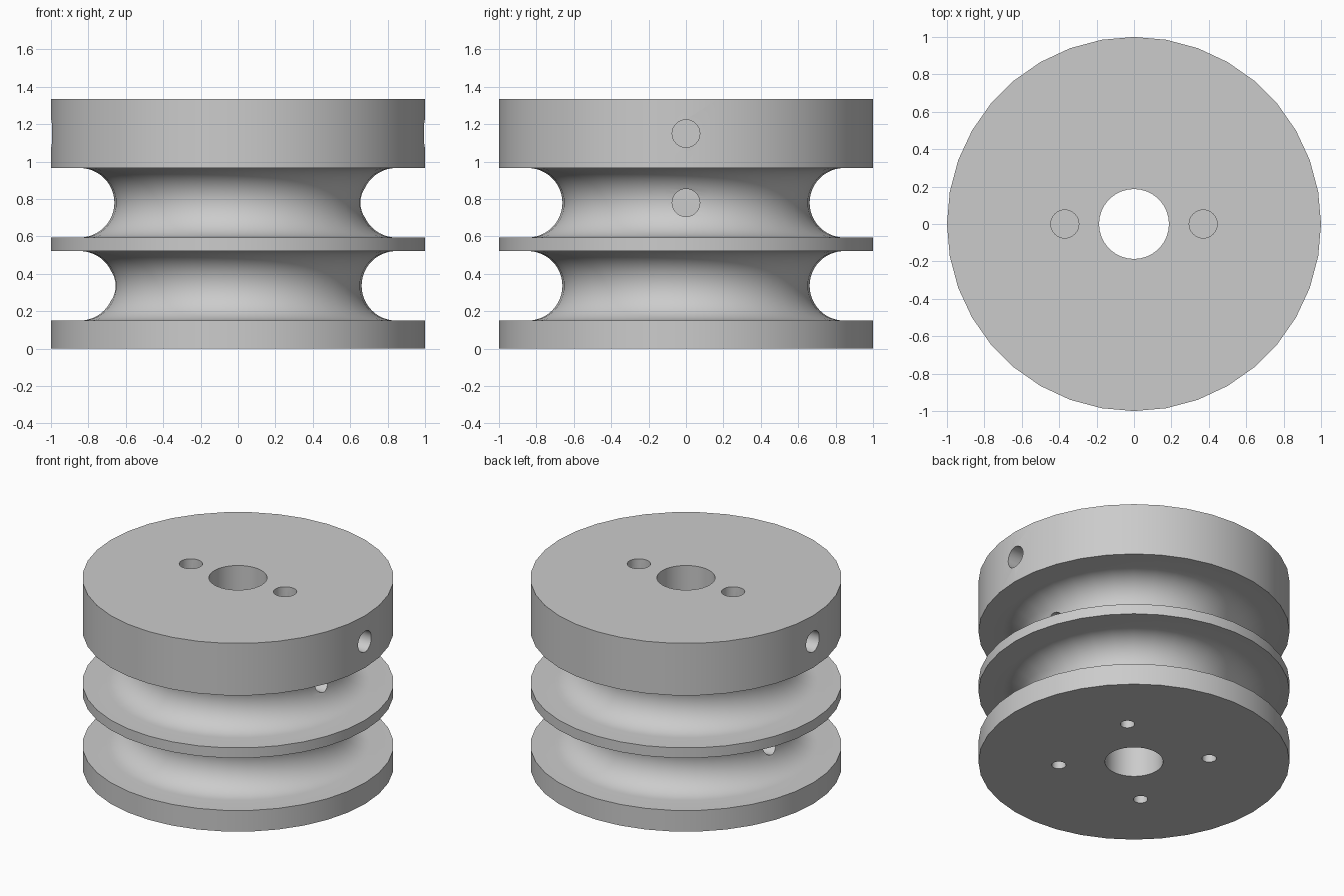
import bpy, bmesh, math
from mathutils import Matrix, Vector

if "Cube" in bpy.data.objects:
    bpy.data.objects.remove(bpy.data.objects["Cube"], do_unlink=True)

GREY = 0.6
metal = bpy.data.materials.new("plain grey")
metal.use_nodes = True
metal.diffuse_color = (GREY, GREY, GREY, 1)
metal.node_tree.nodes["Principled BSDF"].inputs["Base Color"].default_value = (GREY, GREY, GREY, 1)

TOP = 1.335
BORE = 0.187
SIDES = 36
GROOVE_R = 0.186
GROOVE_X = 0.847
GROOVE_Z = (0.336, 0.78)
ARC = 24


def add_object(name, bm):
    mesh = bpy.data.meshes.new(name)
    bm.to_mesh(mesh)
    bm.free()
    obj = bpy.data.objects.new(name, mesh)
    bpy.context.collection.objects.link(obj)
    return obj


def drill(body, start, end, radius, sides=32):
    """Cut a round hole from start to end."""
    start, end = Vector(start), Vector(end)
    axis = end - start
    turn = axis.to_track_quat("Z", "Y").to_matrix().to_4x4()
    bm = bmesh.new()
    bmesh.ops.create_cone(bm, cap_ends=True, segments=sides, radius1=radius, radius2=radius,
                          depth=axis.length,
                          matrix=Matrix.Translation((start + end) / 2) @ turn)
    cutter = add_object("hole_cutter", bm)
    cutter.hide_render = True
    mod = body.modifiers.new("hole", "BOOLEAN")
    mod.operation = "DIFFERENCE"
    mod.solver = "EXACT"
    mod.object = cutter
    bpy.ops.object.modifier_apply(modifier=mod.name)
    bpy.data.objects.remove(cutter, do_unlink=True)


# Half section: flanges with two round-bottomed grooves
profile = [(BORE, 0), (1, 0)]
for z in GROOVE_Z:
    profile.append((1, z - GROOVE_R))
    for i in range(ARC + 1):
        a = math.pi * i / ARC
        profile.append((GROOVE_X - GROOVE_R * math.sin(a), z - GROOVE_R * math.cos(a)))
    profile.append((1, z + GROOVE_R))
profile += [(1, TOP), (BORE, TOP)]

# Turn the section around the axis
bm = bmesh.new()
verts = [bm.verts.new((x, 0, z)) for x, z in profile]
edges = [bm.edges.new((a, b)) for a, b in zip(verts, verts[1:] + verts[:1])]
bmesh.ops.spin(bm, geom=verts + edges, axis=(0, 0, 1), cent=(0, 0, 0),
               angle=math.tau, steps=SIDES, use_duplicate=False)
bmesh.ops.remove_doubles(bm, verts=bm.verts, dist=0.0005)
bmesh.ops.recalc_face_normals(bm, faces=bm.faces)
pulley = add_object("double_groove_pulley", bm)
pulley.data.materials.append(metal)
bpy.ops.object.select_all(action="DESELECT")
bpy.context.view_layer.objects.active = pulley
pulley.select_set(True)

# Cable channels: one per side, each leading to its own groove
for side, z in ((1, GROOVE_Z[1]), (-1, GROOVE_Z[0])):
    drill(pulley, (side * 0.37, 0, TOP + 0.1), (side * 0.37, 0, z - 0.08), 0.075)
    drill(pulley, (side * 0.8, 0, z), (side * 0.29, 0, z), 0.074)
    # Clamp screw hole in the top flange
    drill(pulley, (side * 1.1, 0, 1.15), (side * 0.29, 0, 1.15), 0.074)

# Four mounting holes in the underside
for k in range(4):
    a = math.pi / 4 + k * math.pi / 2
    x, y = 0.485 * math.cos(a), 0.485 * math.sin(a)
    drill(pulley, (x, y, -0.1), (x, y, 0.3), 0.046, 24)

bpy.ops.object.shade_smooth_by_angle(angle=math.radians(30))
